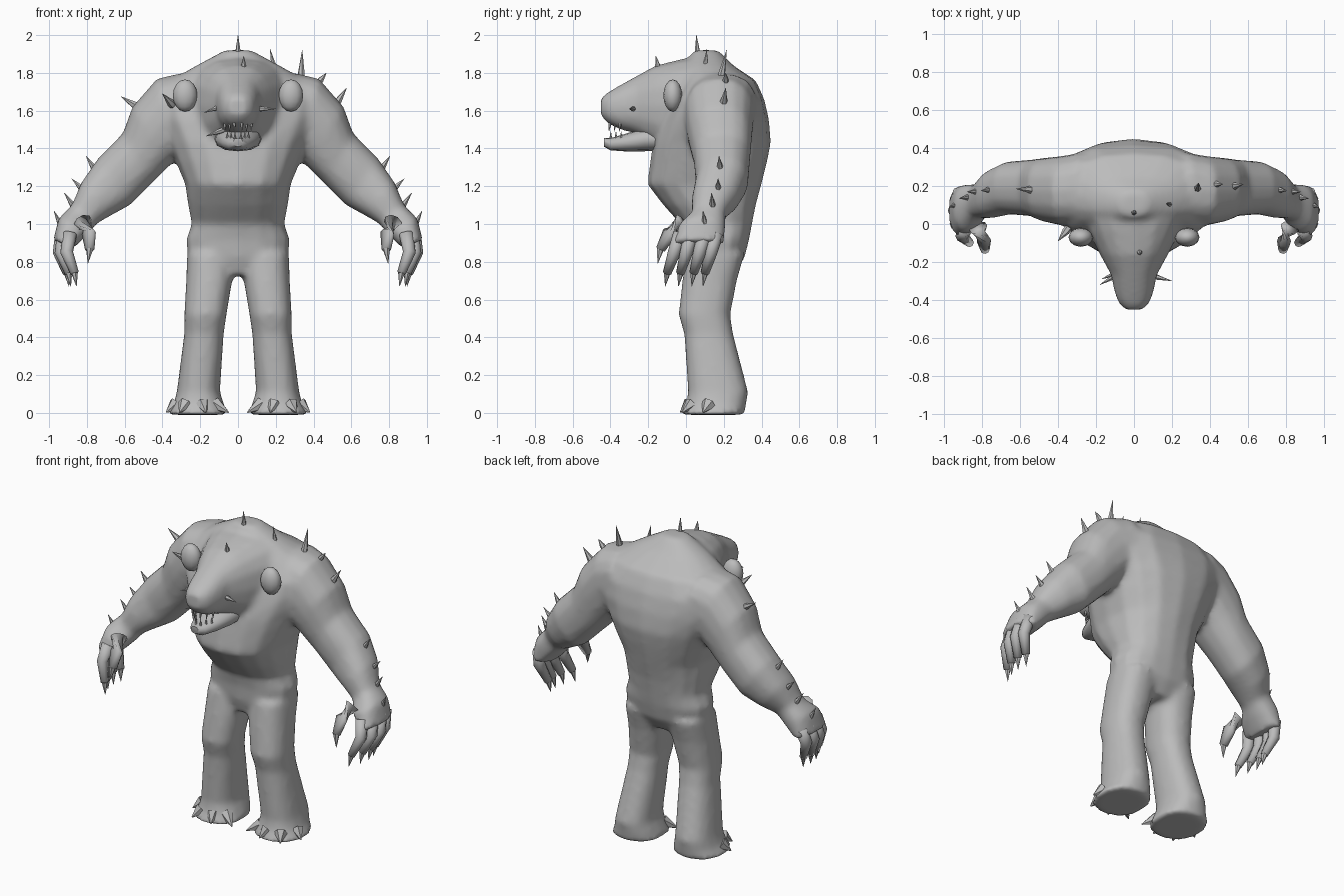
import bpy, bmesh
from math import cos, sin, pi, copysign
from mathutils import Vector

cube = bpy.data.objects.get("Cube")
if cube:
    bpy.data.objects.remove(cube)

grey = bpy.data.materials.new("grey_hide")
grey.use_nodes = True
grey.diffuse_color = (0.5, 0.5, 0.5, 1)
grey.node_tree.nodes["Principled BSDF"].inputs["Base Color"].default_value = (0.5, 0.5, 0.5, 1)


def loft(bm, rings, sides=16, power=0.85):
    """Skin a closed tube over rings of (centre, half axis u, half axis v)."""
    def soft(t):
        return copysign(abs(t) ** power, t)
    loops = []
    for c, u, v in rings:
        angles = [2 * pi * i / sides for i in range(sides)]
        loops.append([bm.verts.new(c + u * soft(cos(a)) + v * soft(sin(a))) for a in angles])
    for a, b in zip(loops, loops[1:]):
        for i in range(sides):
            j = (i + 1) % sides
            bm.faces.new((a[i], a[j], b[j], b[i]))
    bm.faces.new(loops[0])
    bm.faces.new(loops[-1])


def span(ax, az, bx, bz, y0, y1, side=1):
    """Ring between two outline points, as deep as y0 to y1."""
    a, b = Vector((ax * side, 0, az)), Vector((bx * side, 0, bz))
    return (a + b) / 2 + Vector((0, (y0 + y1) / 2, 0)), (a - b) / 2, Vector((0, (y1 - y0) / 2, 0))


def upright(y, rx, z0, z1):
    """Ring facing forward, for the head and jaw."""
    return Vector((0, y, (z0 + z1) / 2)), Vector((rx, 0, 0)), Vector((0, 0, (z1 - z0) / 2))


def tube(bm, path, radii, sides=6):
    pts = [Vector(p) for p in path]
    rings = []
    for i, p in enumerate(pts):
        d = (pts[min(i + 1, len(pts) - 1)] - pts[max(i - 1, 0)]).normalized()
        u = d.orthogonal().normalized()
        rings.append((p, u * radii[i], d.cross(u) * radii[i]))
    loft(bm, rings, sides, 1)


def finish(name, bm, angle=None):
    bmesh.ops.recalc_face_normals(bm, faces=bm.faces)
    for f in bm.faces:
        f.smooth = True
    mesh = bpy.data.meshes.new(name)
    bm.to_mesh(mesh)
    bm.free()
    mesh.materials.append(grey)
    ob = bpy.data.objects.new(name, mesh)
    bpy.context.collection.objects.link(ob)
    if angle:
        bpy.ops.object.select_all(action="DESELECT")
        ob.select_set(True)
        bpy.context.view_layer.objects.active = ob
        bpy.ops.object.shade_smooth_by_angle(angle=angle)
    return ob


# Body: torso, head, arms and legs fused into one skin
body = bmesh.new()
torso = [(.73, .22, .03, .25), (.82, .265, 0, .31), (.92, .275, -.01, .335),
         (1, .245, -.03, .35), (1.1, .265, -.12, .37), (1.21, .28, -.205, .4),
         (1.33, .33, -.19, .43), (1.43, .37, -.175, .45), (1.55, .43, -.13, .44),
         (1.66, .46, -.08, .415), (1.76, .36, -.03, .37), (1.84, .22, 0, .25),
         (1.92, .07, .04, .17)]
loft(body, [span(w, z, -w, z, y0, y1) for z, w, y0, y1 in torso])
head = [(.12, .3, 1.42, 1.9), (-.04, .24, 1.39, 1.87), (-.16, .18, 1.41, 1.84),
        (-.27, .12, 1.48, 1.78), (-.35, .105, 1.5, 1.735), (-.41, .085, 1.53, 1.7),
        (-.45, .05, 1.57, 1.67)]
loft(body, [upright(*r) for r in head])
arm = [(.3, 1.8, .22, 1.45, 0, .38), (.43, 1.77, .31, 1.36, -.01, .36),
       (.56, 1.62, .36, 1.31, .01, .35), (.61, 1.48, .46, 1.21, .04, .34),
       (.74, 1.35, .57, 1.1, .05, .33), (.83, 1.22, .68, 1.04, .03, .28),
       (.88, 1.1, .75, 1, .03, .21), (.95, 1.03, .79, .95, -.04, .21),
       (.98, .91, .86, .88, -.07, .2)]
leg = [(.375, -.01, .055, -.03, .31), (.34, .05, .075, 0, .32), (.325, .11, .095, .01, .33),
       (.285, .42, .075, -.01, .25), (.285, .52, .06, -.04, .235), (.275, .7, .03, -.02, .27),
       (.27, .84, .02, 0, .31)]
for s in (1, -1):
    loft(body, [span(*r, side=s) for r in arm])
    loft(body, [span(xo, z, xi, z, y0, y1, s) for xo, z, xi, y0, y1 in leg])
skin = finish("body", body)
remesh = skin.modifiers.new("fuse", "REMESH")
remesh.mode = "VOXEL"
remesh.voxel_size = 0.018
remesh.use_smooth_shade = True
relax = skin.modifiers.new("relax", "SMOOTH")
relax.factor = 0.5
relax.iterations = 6

# Lower jaw
jaw = bmesh.new()
loft(jaw, [upright(-.08, .13, 1.39, 1.52), upright(-.22, .12, 1.385, 1.51),
           upright(-.33, .085, 1.385, 1.475), upright(-.4, .055, 1.39, 1.455),
           upright(-.435, .025, 1.41, 1.455)], 12)
finish("lower_jaw", jaw, 0.9)

# Teeth along both jaws
teeth = bmesh.new()
for x in (-.07, -.045, -.02, .02, .045, .07):
    y = -.42 + abs(x) * 1.1
    tube(teeth, [(x, y, 1.56), (x, y - .01, 1.49)], [.014, .001], 5)
    tube(teeth, [(x * .8, y, 1.44), (x * .8, y, 1.49)], [.01, .001], 5)
finish("teeth", teeth, 0.9)

for s, label in ((1, "left"), (-1, "right")):
    # Ear: flattened lobe beside the neck
    ear = bmesh.new()
    bmesh.ops.create_uvsphere(ear, u_segments=12, v_segments=8, radius=1)
    bmesh.ops.scale(ear, vec=(.065, .05, .085), verts=ear.verts)
    bmesh.ops.translate(ear, vec=(s * .28, -.07, 1.68), verts=ear.verts)
    finish(label + "_ear", ear)

    # Fingers and thumb, each ending in a claw
    fingers, claws = bmesh.new(), bmesh.new()
    for base, tip, inset in ((-.03, -.11, .03), (.03, -.04, 0), (.1, .03, -.01), (.16, .09, 0)):
        mid = base * .6 + tip * .4
        end = (s * (.895 - inset), tip + .01, .74)
        tube(fingers, [(s * (.92 - inset), base, .95), (s * (.937 - inset), mid, .85), end],
             [.038, .034, .023], 8)
        tube(claws, [end, (s * (.885 - inset), tip, .67)], [.018, .001])
    tube(fingers, [(s * .82, -.02, 1.01), (s * .79, -.09, .95), (s * .785, -.135, .865)],
         [.05, .038, .025], 8)
    tube(claws, [(s * .785, -.135, .87), (s * .795, -.15, .79)], [.02, .001])
    # Toe claws spreading round the foot
    for x0, y0, x1, y1 in ((.12, .06, .05, .01), (.19, .02, .17, -.03),
                           (.28, .03, .31, -.02), (.33, .12, .38, .09)):
        tube(claws, [(s * x0, y0, .045), (s * x1, y1, .003)], [.04, .003])
    finish(label + "_fingers", fingers)
    finish(label + "_claws", claws, 0.9)


# Spikes, given by base, tip and radius
def spikes(name, items):
    bm = bmesh.new()
    for base, tip, r in items:
        b, t = Vector(base), Vector(tip)
        tube(bm, [b - (t - b) * .35, b, t], [r, r, .001], 6)
    finish(name, bm, 0.9)


spikes("back_spikes", [
    ((0, .06, 1.915), (0, .055, 2), .014), ((.03, -.15, 1.84), (.03, -.16, 1.89), .014),
    ((.195, .1, 1.81), (.17, .11, 1.925), .018), ((.335, .19, 1.8), (.34, .215, 1.92), .018)])
spikes("shoulder_spikes", [
    ((.44, .21, 1.765), (.468, .21, 1.8), .016), ((.53, .2, 1.65), (.575, .21, 1.72), .02),
    ((-.54, .18, 1.625), (-.62, .185, 1.675), .022), ((-.36, -.04, 1.645), (-.4, -.09, 1.69), .02)])
for s, label in ((1, "left"), (-1, "right")):
    spikes(label + "_arm_spikes", [
        ((s * .765, .18, 1.3), (s * .805, .175, 1.36), .017),
        ((s * .83, .17, 1.19), (s * .88, .17, 1.24), .017),
        ((s * .875, .14, 1.1), (s * .92, .135, 1.165), .017),
        ((s * .94, .1, 1), (s * .975, .09, 1.07), .017)])
spikes("cheek_spikes", [
    ((-.11, -.28, 1.615), (-.18, -.32, 1.59), .014), ((.12, -.28, 1.61), (.2, -.3, 1.61), .014),
    ((-.1, -.26, 1.49), (-.17, -.29, 1.465), .014)])
